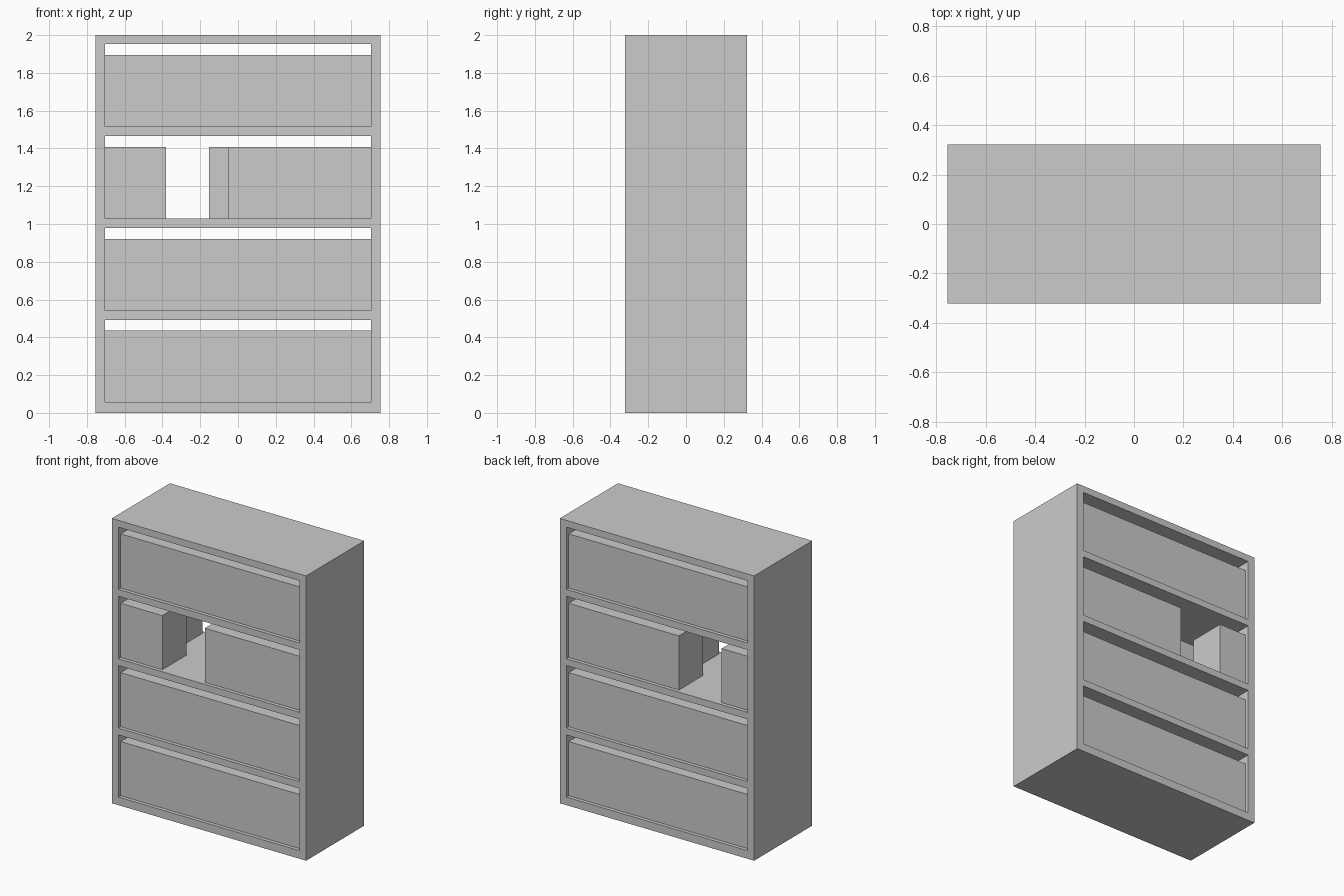
import bpy

if "Cube" in bpy.data.objects:
    bpy.data.objects.remove(bpy.data.objects["Cube"])

W, D, H = 0.755, 0.3225, 2.0      # half width, half depth, height
IN = 0.703                        # half width of the openings
DECKS = [(0.0, 0.057), (0.493, 0.541), (0.98, 1.028), (1.467, 1.515), (1.952, 2.0)]
BOOK_H = 0.38                     # height of each filled row
Y_OUT, Y_IN = 0.297, 0.028        # outer and inner faces of a row


def box(name, x, y, z):
    """Box from (min, max) pairs."""
    mid = [(a + b) / 2 for a, b in (x, y, z)]
    bpy.ops.mesh.primitive_cube_add(size=1, location=mid)
    ob = bpy.context.object
    ob.name = name
    ob.scale = [b - a for a, b in (x, y, z)]
    bpy.ops.object.transform_apply(location=False, rotation=False, scale=True)
    return ob


# side panels
box("left_side", (-W, -IN), (-D, D), (0, H))
box("right_side", (IN, W), (-D, D), (0, H))

# base, shelves and top between the sides
for i, z in enumerate(DECKS):
    box(f"shelf_{i}", (-IN, IN), (-D, D), z)

# rows of books on both open faces; the third row has a gap
full = [(-IN, IN)]
front_gap = [(-IN, -0.38), (-0.05, IN)]
back_gap = [(-IN, -0.485), (-0.153, IN)]
for i in range(4):
    z0 = DECKS[i][1]
    for side, y, gap in (("front", (-Y_OUT, -Y_IN), front_gap),
                         ("back", (Y_IN, Y_OUT), back_gap)):
        for j, x in enumerate(gap if i == 2 else full):
            box(f"books_{side}_{i}_{j}", x, y, (z0, z0 + BOOK_H))
